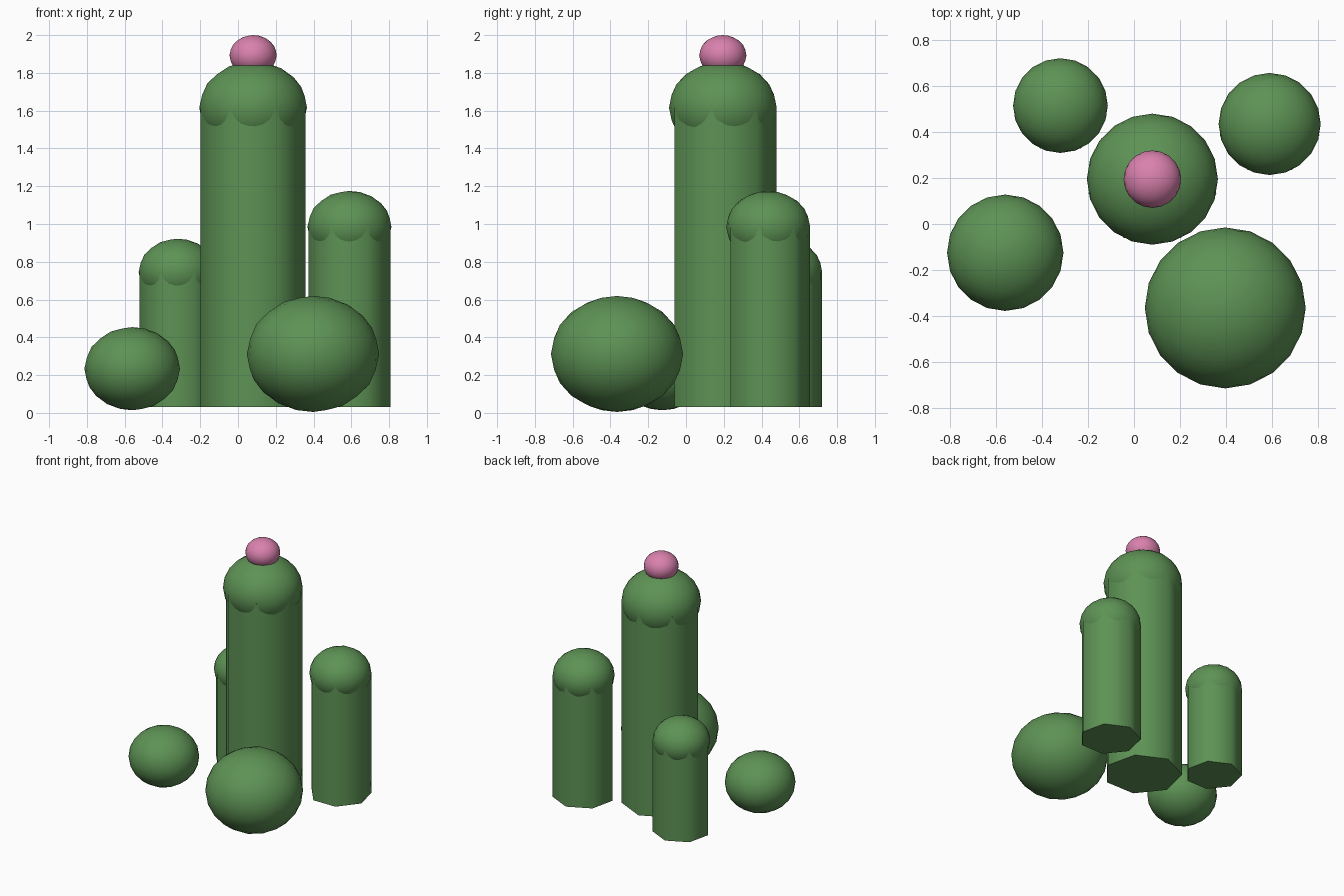
import bpy
import math

default = bpy.data.objects.get("Cube")
if default:
    bpy.data.objects.remove(default, do_unlink=True)


def make_material(name, rgb):
    mat = bpy.data.materials.new(name)
    mat.use_nodes = True
    mat.diffuse_color = (*rgb, 1)
    mat.node_tree.nodes["Principled BSDF"].inputs["Base Color"].default_value = (*rgb, 1)
    return mat


green = make_material("cactus green", (0.11, 0.29, 0.09))
pink = make_material("flower pink", (0.70, 0.22, 0.42))

GROUND = 0.03    # height of the stem bottoms
SQUASH = 0.855   # height of a cap relative to its width


def finish(name, mat):
    obj = bpy.context.object
    obj.name = name
    obj.data.materials.append(mat)
    bpy.ops.object.transform_apply(location=False, rotation=False, scale=True)
    bpy.ops.object.shade_smooth_by_angle(angle=math.radians(60))
    return obj


def ball(name, center, radius, height, mat):
    """Squashed sphere with half-height `height`."""
    bpy.ops.mesh.primitive_ico_sphere_add(subdivisions=3, radius=1, location=center)
    bpy.context.object.scale = (radius, radius, height)
    return finish(name, mat)


def column(name, x, y, radius, top):
    """Seven-sided stem with a rounded cap; the cap overlaps the flat sides."""
    cap_z = top - radius * SQUASH
    bpy.ops.mesh.primitive_cylinder_add(
        vertices=7, radius=radius, depth=cap_z - GROUND,
        location=(x, y, (cap_z + GROUND) / 2))
    finish(name + "_stem", green)
    ball(name + "_cap", (x, y, cap_z), radius, radius * SQUASH, green)


# Columns
column("tall_column", 0.08, 0.195, 0.285, 1.86)
column("left_column", 0.59, 0.435, 0.222, 1.175)
column("right_column", -0.32, 0.515, 0.206, 0.922)

# Flower on the tall column
ball("flower", (0.08, 0.195, 1.893), 0.125, 0.107, pink)

# Round cacti on the ground
ball("large_round_cactus", (0.397, -0.365, 0.312), 0.35, 0.307, green)
ball("small_round_cactus", (-0.56, -0.125, 0.234), 0.253, 0.22, green)
